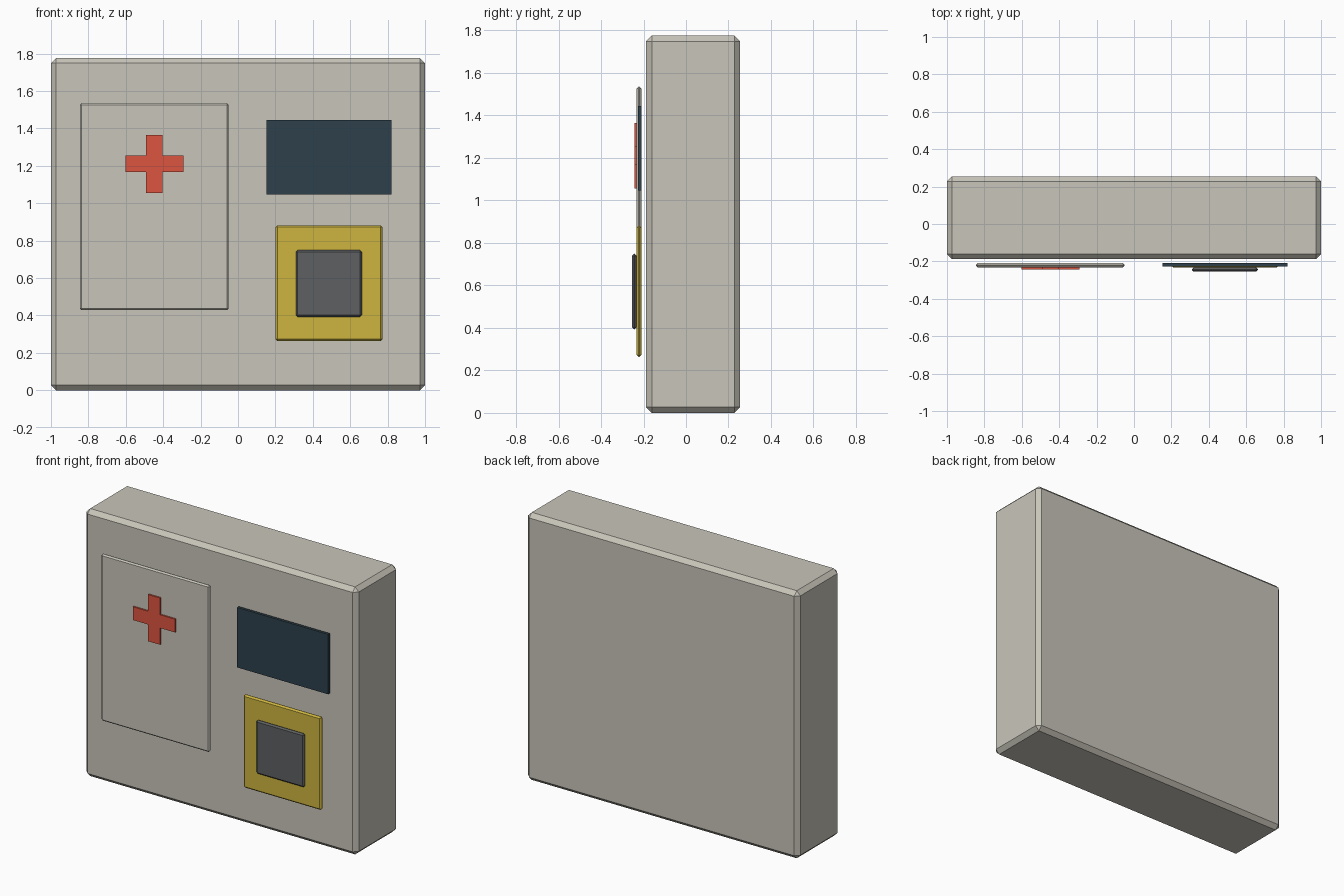
import bpy, bmesh

if "Cube" in bpy.data.objects:
    bpy.data.objects.remove(bpy.data.objects["Cube"])

def paint(name, rgb):
    m = bpy.data.materials.new(name)
    m.diffuse_color = (*rgb, 1)
    m.use_nodes = True
    m.node_tree.nodes["Principled BSDF"].inputs["Base Color"].default_value = m.diffuse_color
    return m

def plate(name, outline, y0, y1, mat, bevel=0):
    """Extrude an (x, z) outline from y0 (front) to y1 (back), chamfering its edges."""
    bm = bmesh.new()
    face = bm.faces.new([bm.verts.new((x, y0, z)) for x, z in outline])
    ext = bmesh.ops.extrude_face_region(bm, geom=[face], use_keep_orig=True)
    moved = [v for v in ext["geom"] if isinstance(v, bmesh.types.BMVert)]
    bmesh.ops.translate(bm, verts=moved, vec=(0, y1 - y0, 0))
    bmesh.ops.recalc_face_normals(bm, faces=bm.faces)
    if bevel:
        bmesh.ops.bevel(bm, geom=bm.edges[:], offset=bevel, segments=1,
                        profile=0.5, affect='EDGES')
    mesh = bpy.data.meshes.new(name)
    bm.to_mesh(mesh)
    bm.free()
    mesh.materials.append(mat)
    obj = bpy.data.objects.new(name, mesh)
    bpy.context.collection.objects.link(obj)
    return obj

def rect(x0, x1, z0, z1):
    return [(x0, z0), (x1, z0), (x1, z1), (x0, z1)]

def cross(cx, cz, arm, half):
    quarter = [(half, arm), (half, half), (arm, half)]
    pts = []
    for _ in range(4):
        pts += quarter
        quarter = [(z, -x) for x, z in quarter]
    return [(cx + x, cz + z) for x, z in pts]

shell = paint("shell_beige", (0.58, 0.56, 0.49))
red = paint("cross_red", (0.71, 0.09, 0.05))
dark = paint("screen_blue", (0.026, 0.051, 0.07))
yellow = paint("panel_yellow", (0.61, 0.46, 0.05))
grey = paint("button_grey", (0.11, 0.115, 0.12))

# Cabinet body
plate("cabinet_body", rect(-1, 1, 0, 1.776), -0.188, 0.255, shell, 0.027)
# Door with medical cross
plate("cabinet_door", rect(-0.845, -0.05, 0.428, 1.535), -0.232, -0.209, shell, 0.009)
plate("door_cross", cross(-0.447, 1.21, 0.155, 0.044), -0.243, -0.231, red)
# Display screen
plate("display_screen", rect(0.152, 0.821, 1.047, 1.445), -0.227, -0.209, dark)
# Yellow panel with push button
plate("button_panel", rect(0.2, 0.773, 0.263, 0.882), -0.233, -0.209, yellow, 0.01)
plate("push_button", rect(0.309, 0.663, 0.393, 0.749), -0.255, -0.233, grey, 0.01)
